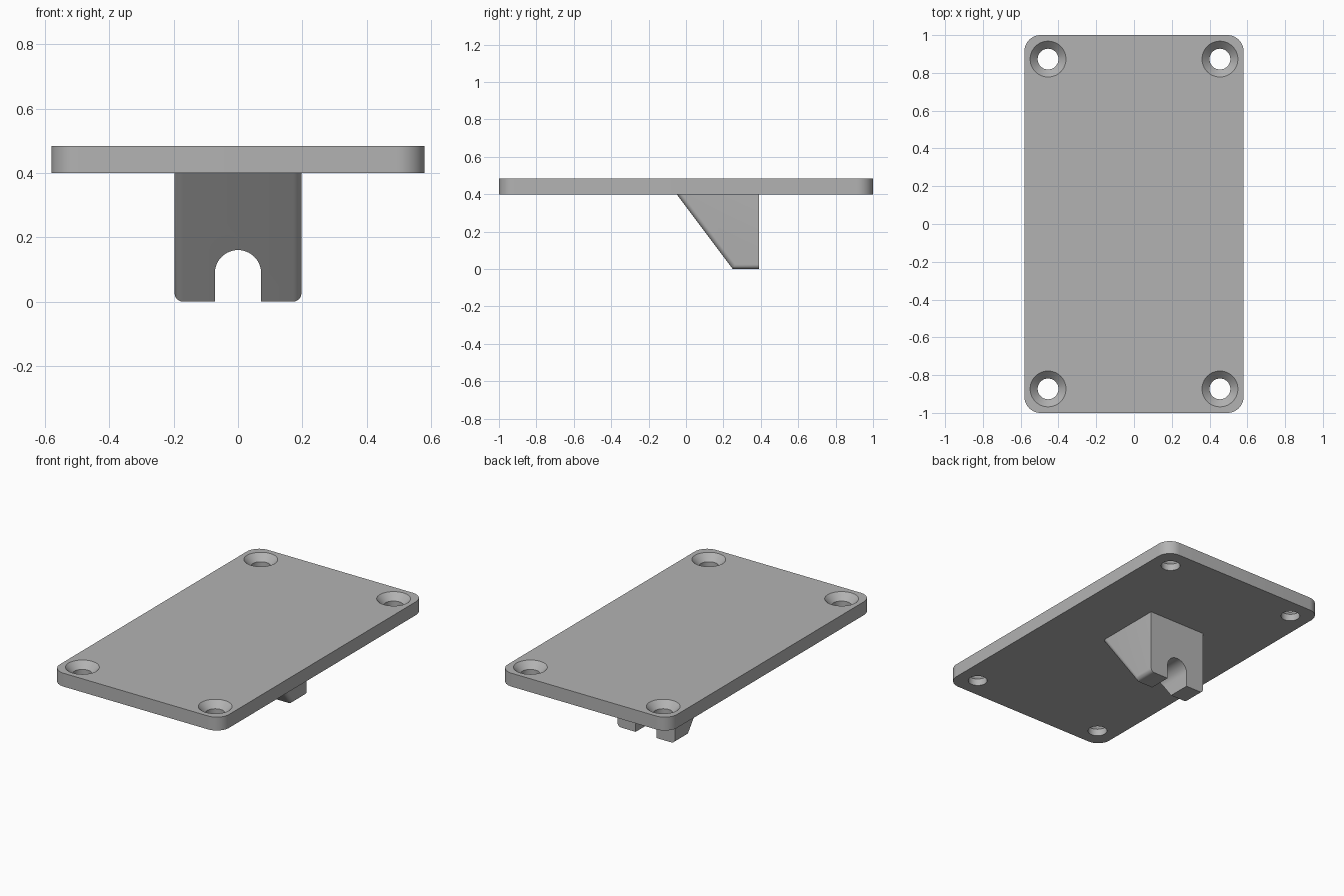
import bpy, bmesh, math
from mathutils import Vector

if "Cube" in bpy.data.objects:
    bpy.data.objects.remove(bpy.data.objects["Cube"])

PLATE_X, PLATE_Y = 0.58, 1.0
Z_LOW, Z_TOP = 0.40, 0.483
BRACKET_X = 0.197

grey = bpy.data.materials.new("light grey")
grey.diffuse_color = (0.45, 0.45, 0.45, 1)
grey.use_nodes = True
grey.node_tree.nodes["Principled BSDF"].inputs["Base Color"].default_value = grey.diffuse_color


def make_object(name, bm):
    bmesh.ops.recalc_face_normals(bm, faces=bm.faces)
    mesh = bpy.data.meshes.new(name)
    bm.to_mesh(mesh)
    bm.free()
    mesh.materials.append(grey)
    obj = bpy.data.objects.new(name, mesh)
    bpy.context.collection.objects.link(obj)
    return obj


def prism(points, direction):
    """Extrude a closed 3D outline along a direction."""
    bm = bmesh.new()
    face = bm.faces.new([bm.verts.new(p) for p in points])
    extruded = bmesh.ops.extrude_face_region(bm, geom=[face])["geom"]
    verts = [g for g in extruded if isinstance(g, bmesh.types.BMVert)]
    bmesh.ops.translate(bm, verts=verts, vec=Vector(direction))
    return bm


def lathe(profile, centre, steps=48):
    """Closed solid of revolution about z from (radius, z) rings."""
    bm = bmesh.new()
    rings = []
    for r, z in profile:
        rings.append([bm.verts.new((centre[0] + r * math.cos(2 * math.pi * i / steps),
                                    centre[1] + r * math.sin(2 * math.pi * i / steps), z))
                      for i in range(steps)])
    for a, b in zip(rings, rings[1:]):
        for i in range(steps):
            j = (i + 1) % steps
            bm.faces.new((a[i], a[j], b[j], b[i]))
    bm.faces.new(rings[0])
    bm.faces.new(rings[-1])
    return bm


def cut(obj, cutter):
    mod = obj.modifiers.new("cut", 'BOOLEAN')
    mod.operation, mod.solver, mod.object = 'DIFFERENCE', 'EXACT', cutter
    bpy.context.view_layer.objects.active = obj
    bpy.ops.object.modifier_apply(modifier=mod.name)
    bpy.data.objects.remove(cutter)


def smooth(obj):
    bpy.ops.object.select_all(action='DESELECT')
    obj.select_set(True)
    bpy.context.view_layer.objects.active = obj
    bpy.ops.object.shade_smooth_by_angle(angle=math.radians(30))


# Mounting plate with rounded corners
radius, steps = 0.085, 10
outline = []
for k, (sx, sy) in enumerate([(1, 1), (-1, 1), (-1, -1), (1, -1)]):
    for i in range(steps + 1):
        a = math.pi / 2 * (k + i / steps)
        outline.append((sx * (PLATE_X - radius) + radius * math.cos(a),
                        sy * (PLATE_Y - radius) + radius * math.sin(a), Z_LOW))
plate = make_object("mounting_plate", prism(outline, (0, 0, Z_TOP - Z_LOW)))

# Countersunk screw holes
hole, sink = 0.055, 0.095
for sx in (-1, 1):
    for sy in (-1, 1):
        profile = [(hole, Z_LOW - 0.05), (hole, Z_TOP - (sink - hole)),
                   (sink, Z_TOP), (sink, Z_TOP + 0.05)]
        cut(plate, make_object("screw_hole_cutter",
                               lathe(profile, (0.455 * sx, 0.873 * sy))))
smooth(plate)

# Wedge bracket, with its sloped and bottom side edges rounded
side = [(-0.05, Z_LOW), (0.25, 0), (0.39, 0), (0.39, Z_LOW)]
bm = prism([(-BRACKET_X, y, z) for y, z in side], (2 * BRACKET_X, 0, 0))
bm.normal_update()
rounded = []
for e in bm.edges:
    a, b = (v.co for v in e.verts)
    mid = (a + b) / 2
    if abs(a.x - b.x) < 1e-4 and mid.z < Z_LOW - 0.01 and mid.y < 0.38:
        rounded.append(e)
bmesh.ops.bevel(bm, geom=rounded, offset=0.025, offset_type='OFFSET',
                segments=6, profile=0.5, affect='EDGES')
bracket = make_object("wedge_bracket", bm)

# Round-topped slot through the bracket
w, spring = 0.072, 0.088
arch = [(-w, -0.3, -0.1), (w, -0.3, -0.1)]
for i in range(25):
    a = math.pi * i / 24
    arch.append((w * math.cos(a), -0.3, spring + w * math.sin(a)))
cut(bracket, make_object("slot_cutter", prism(arch, (0, 1, 0))))
smooth(bracket)
